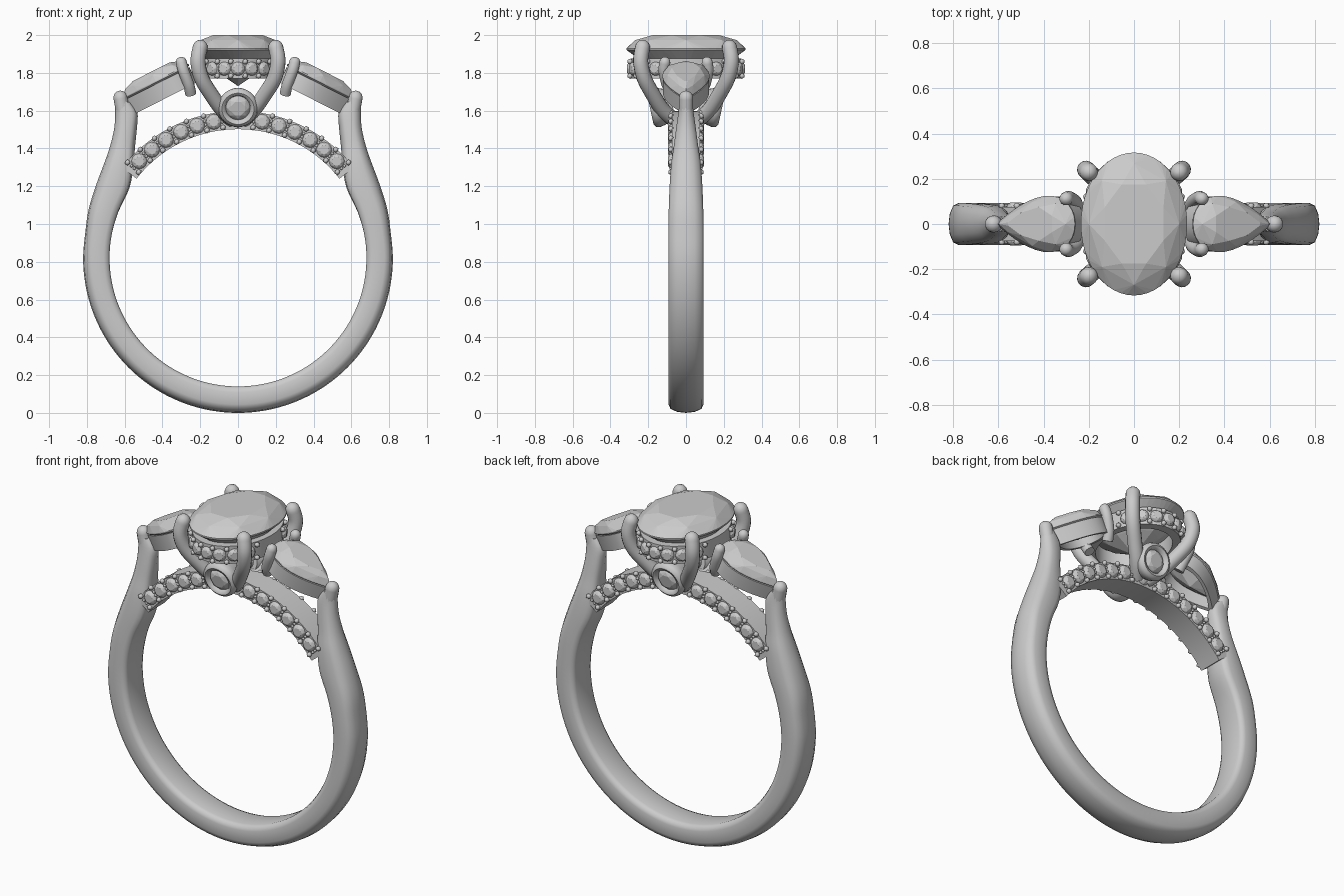
import bpy, bmesh, math
from mathutils import Vector, Matrix

if "Cube" in bpy.data.objects:
    bpy.data.objects.remove(bpy.data.objects["Cube"])

V = Vector
C = V((0, 0, 0.82))  # finger hole centre


def finish(bm, name, smooth=35):
    bmesh.ops.recalc_face_normals(bm, faces=bm.faces)
    me = bpy.data.meshes.new(name)
    bm.to_mesh(me)
    bm.free()
    ob = bpy.data.objects.new(name, me)
    bpy.context.collection.objects.link(ob)
    if smooth:
        bpy.ops.object.select_all(action='DESELECT')
        ob.select_set(True)
        bpy.context.view_layer.objects.active = ob
        bpy.ops.object.shade_smooth_by_angle(angle=math.radians(smooth))
    return ob


def loft(bm, rings, loop=False):
    vs = [[bm.verts.new(p) for p in r] for r in rings]
    n = len(vs[0])
    pairs = list(zip(vs, vs[1:])) + ([(vs[-1], vs[0])] if loop else [])
    for a, b in pairs:
        for i in range(n):
            bm.faces.new((a[i], a[(i + 1) % n], b[(i + 1) % n], b[i]))
    if not loop:
        bm.faces.new(vs[0])
        bm.faces.new(vs[-1])


def spline(pts, n=5):
    # Catmull-Rom through tuples of any length
    out = []
    for i in range(len(pts) - 1):
        p = [pts[max(0, min(len(pts) - 1, i + k))] for k in (-1, 0, 1, 2)]
        for s in range(n):
            t = s / n
            out.append(tuple(0.5 * (2 * b + (c - a) * t + (2 * a - 5 * b + 4 * c - d) * t * t
                             + (3 * b - a - 3 * c + d) * t ** 3) for a, b, c, d in zip(*p)))
    return out + [tuple(pts[-1])]


def tube(bm, pts, r, n=14):
    # round wire with a domed first end
    path = [V(p) for p in spline(pts)]
    d0 = (path[0] - path[1]).normalized()
    st = [(path[0] + d0 * r * math.sin(a), d0, r * math.cos(a)) for a in (1.5, 1.2, 0.8, 0.4)]
    st += [(p, (path[max(i - 1, 0)] - path[min(i + 1, len(path) - 1)]).normalized(), r)
           for i, p in enumerate(path)]
    rings = []
    for p, d, rad in st:
        u = d.cross(V((0.3, 1, 0))).normalized()
        w = d.cross(u)
        rings.append([p + rad * (u * math.cos(k * math.tau / n) + w * math.sin(k * math.tau / n))
                      for k in range(n)])
    loft(bm, rings)


def place(pos, normal):
    return Matrix.Translation(pos) @ V(normal).to_track_quat('Z', 'Y').to_matrix().to_4x4()


def gem(bm, M, outline, crown, depth, n=32, table=0.6):
    # faceted stone as the hull of table, crown, girdle and pavilion points
    pts = []
    for count, off, s, z in ((8, 0.5, table, crown), (8, 0, 0.85, crown * 0.62), (n, 0, 1, 0),
                             (n, 0, 1, -0.12 * crown), (8, 0, 0.5, -depth * 0.6), (1, 0, 0, -depth)):
        for k in range(count):
            x, y = outline((k + off) * math.tau / count)
            pts.append(M @ V((x * s, y * s, z)))
    vs = [bm.verts.new(p) for p in pts]
    res = bmesh.ops.convex_hull(bm, input=vs)
    loose = [v for v in res["geom_interior"] if isinstance(v, bmesh.types.BMVert)]
    bmesh.ops.delete(bm, geom=loose, context='VERTS')


def wall(bm, M, outline, inner, z0, z1, n=48):
    # closed ring wall following an outline
    rings = []
    for k in range(n):
        x, y = outline(k * math.tau / n)
        rings.append([M @ V((x * s, y * s, z)) for s, z in ((1, z0), (1, z1), (inner, z1), (inner, z0))])
    loft(bm, rings, loop=True)


def bead(bm, p, r=0.014):
    bmesh.ops.create_icosphere(bm, subdivisions=1, radius=r, matrix=Matrix.Translation(p))


def ellipse(a, b):
    return lambda t: (a * math.cos(t), b * math.sin(t))


def pear(t):
    return 0.195 * math.cos(t), 0.162 * math.sin(t) * abs(math.sin(t / 2))


# Band: stations of outer x,z / inner x,z / half width / roundness
right = []
for deg in range(-90, 11, 10):
    c, s = math.cos(math.radians(deg)), math.sin(math.radians(deg))
    right.append((0.82 * c, 0.82 + 0.82 * s, 0.68 * c, 0.82 + 0.68 * s, 0.093, 0))
right += [(0.79, 1.08, 0.635, 1.06, 0.092, 0.1), (0.75, 1.21, 0.575, 1.19, 0.088, 0.3),
          (0.705, 1.33, 0.553, 1.31, 0.08, 0.5), (0.675, 1.42, 0.545, 1.41, 0.067, 0.8),
          (0.655, 1.51, 0.535, 1.51, 0.055, 1), (0.65, 1.59, 0.533, 1.59, 0.043, 1),
          (0.652, 1.655, 0.57, 1.645, 0.036, 1)]
stations = [(-a, b, -c, d, w, r) for a, b, c, d, w, r in right[:0:-1]] + right
half = [(0, 0), (0, 0.7), (0.06, 0.92), (0.22, 1), (0.68, 1), (0.85, 0.88), (0.96, 0.5), (1, 0)]
prof = half + [(u, -w) for u, w in half[-2:0:-1]]
rings = []
for ox, oz, ix, iz, hw, rd in spline(stations, 4):
    ring = []
    for u, w in prof:
        L = math.hypot(2 * u - 1, w)
        uu = u * (1 - rd) + (0.5 + (u - 0.5) / L) * rd
        ww = w * (1 - rd) + w / L * rd
        ring.append((ix + (ox - ix) * uu, ww * hw, iz + (oz - iz) * uu))
    rings.append(ring)
bm = bmesh.new()
loft(bm, rings)
finish(bm, "band", 50)

# Stone-set bridge across the top of the finger hole
bm = bmesh.new()
arc = []
for k in range(41):
    a = math.radians(-52 + 2.6 * k)
    arc.append([C + V((r * math.sin(a), y, r * math.cos(a)))
                for r, y in ((0.682, -0.075), (0.778, -0.075), (0.778, 0.075), (0.682, 0.075))])
loft(bm, arc)
finish(bm, "bridge")

stones, beads = bmesh.new(), bmesh.new()
for side in (-1, 1):
    for k in range(-6, 7):
        a = math.radians(k * 7.1 + (3 if k > 0 else -3 if k < 0 else 0))
        d = V((math.sin(a), 0, math.cos(a)))
        gem(stones, place(C + d * 0.732 + V((0, side * 0.077, 0)), (0, side, 0)),
            ellipse(0.041, 0.041), 0.018, 0.03, 12)
    for k in range(-7, 7):
        a = math.radians((k + 0.5) * 7.1 + (3 if k >= 0 else -3))
        d = V((math.sin(a), 0, math.cos(a)))
        for r in (0.695, 0.725, 0.745, 0.773):
            bead(beads, C + d * r + V((0, side * 0.08, 0)), 0.016 if r in (0.695, 0.773) else 0.009)

# Hidden halo under the centre stone, set at both ends
bm = bmesh.new()
wall(bm, Matrix.Translation((0, 0, 0)), ellipse(0.222, 0.292), 0.82, 1.77, 1.875)
finish(bm, "halo_ring")
for side in (-1, 1):
    for j in range(-7, 8):
        t = j * 0.165
        p = V((0.224 * math.sin(t), side * 0.294 * math.cos(t), 1.822))
        nrm = V((math.sin(t) / 0.224, side * math.cos(t) / 0.294, 0)).normalized()
        if j % 2 == 0:
            gem(stones, place(p, nrm), ellipse(0.037, 0.037), 0.018, 0.03, 12)
        else:
            for dz in (-0.038, 0.038):
                bead(beads, p + nrm * 0.006 + V((0, 0, dz)), 0.016)

# Round bezels at front and back, tilted slightly downward
bez = bmesh.new()
section = ((0.062, -0.02), (0.07, 0.004), (0.085, 0.01), (0.1, 0), (0.106, -0.02), (0.1, -0.05),
           (0.075, -0.11), (0.05, -0.11))
for side in (-1, 1):
    M = place(V((0, side * 0.18, 1.612)), V((0, side, -0.22)))
    loft(bez, [[M @ V((r * math.cos(a), r * math.sin(a), z)) for r, z in section]
               for a in (k * math.tau / 32 for k in range(32))], loop=True)
    gem(stones, M @ Matrix.Translation((0, 0, -0.014)), ellipse(0.066, 0.066), 0.022, 0.06, 16)
finish(bez, "round_bezels", 50)
finish(stones, "small_stones", 0)
finish(beads, "small_beads", 60)

# Centre oval stone and its four claws
bm = bmesh.new()
gem(bm, Matrix.Translation((0, 0, 1.93)), ellipse(0.235, 0.316), 0.07, 0.2, 48)
finish(bm, "centre_stone", 0)
bm = bmesh.new()
for sx in (-1, 1):
    for sy in (-1, 1):
        tube(bm, [(sx * x, sy * y, z) for x, y, z in
                  ((0.2, 0.23, 1.935), (0.212, 0.24, 1.86), (0.192, 0.22, 1.77), (0.138, 0.172, 1.68),
                   (0.08, 0.12, 1.6), (0.03, 0.06, 1.55))], 0.04)
finish(bm, "centre_claws", 50)

# Pear side stones with open settings and claws
gems, walls, claws = bmesh.new(), bmesh.new(), bmesh.new()
for sx in (-1, 1):
    tilt = Matrix.Rotation(math.radians(27), 4, 'Y')
    M = Matrix.Diagonal((sx, 1, 1, 1)) @ Matrix.Translation((0.435, 0, 1.757)) @ tilt
    gem(gems, M, pear, 0.055, 0.09, 32)
    wall(walls, M, lambda t: tuple(0.98 * c for c in pear(t)), 0.82, -0.105, -0.015)
    for sy in (-1, 1):
        tube(claws, [(sx * x, sy * y, z) for x, y, z in
                     ((0.3, 0.112, 1.855), (0.288, 0.116, 1.81), (0.262, 0.1, 1.74), (0.25, 0.075, 1.69))],
             0.03, 12)
    tube(claws, [(sx * 0.622, 0, 1.668), (sx * 0.615, 0, 1.63), (sx * 0.605, 0, 1.58)], 0.038)
finish(gems, "side_stones", 0)
finish(walls, "side_settings")
finish(claws, "side_claws", 50)
